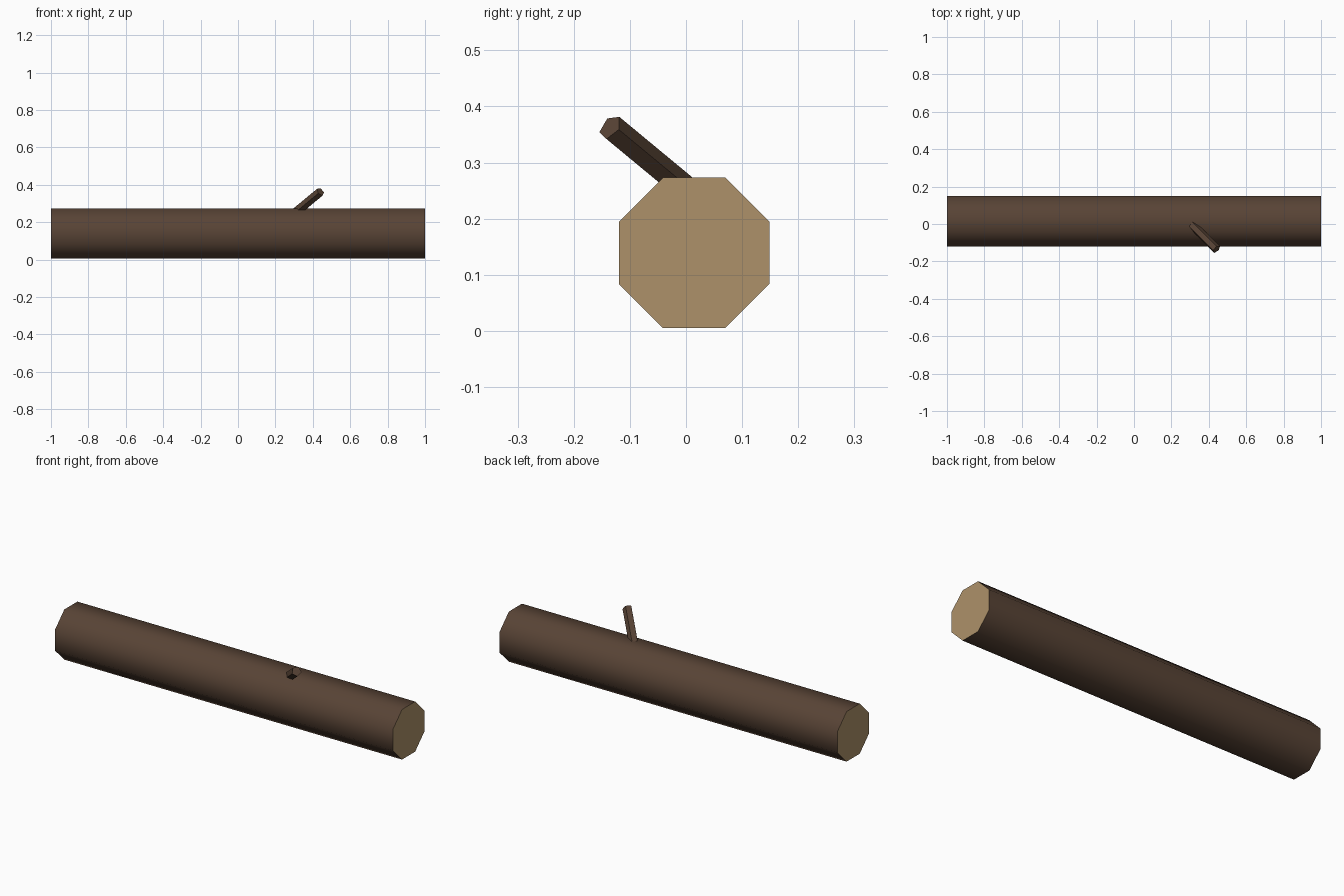
import bpy
import math
from mathutils import Matrix, Vector

cube = bpy.data.objects.get("Cube")
if cube:
    bpy.data.objects.remove(cube, do_unlink=True)


def make_material(name, color):
    mat = bpy.data.materials.new(name)
    mat.use_nodes = True
    mat.diffuse_color = color
    mat.node_tree.nodes["Principled BSDF"].inputs["Base Color"].default_value = color
    return mat


def make_prism(name, sides, radius, start, end, first_corner, mats):
    """Prism from start to end; first_corner points towards one corner."""
    axis = (end - start).normalized()
    corner = (first_corner - axis * first_corner.dot(axis)).normalized()
    side = axis.cross(corner)
    bpy.ops.mesh.primitive_cylinder_add(vertices=sides, radius=radius,
                                        depth=(end - start).length)
    obj = bpy.context.object
    obj.name = name
    # The primitive has its first corner on +y
    turn = Matrix((corner.cross(axis), corner, axis)).transposed()
    obj.data.transform(Matrix.Translation((start + end) / 2) @ turn.to_4x4())
    for mat in mats:
        obj.data.materials.append(mat)
    bpy.ops.object.shade_smooth_by_angle(angle=math.radians(50))
    return obj


bark = make_material("dark bark", (0.098, 0.057, 0.036, 1))
cut_wood = make_material("pale cut wood", (0.42, 0.285, 0.142, 1))

# Trunk: eight-sided, flat side up, pale at the sawn ends
centre = Vector((0, 0.0145, 0.139))
tilt = math.radians(22.5)
trunk = make_prism("trunk", 8, 0.134 / math.cos(tilt),
                   centre - Vector((1, 0, 0)), centre + Vector((1, 0, 0)),
                   Vector((0, math.sin(tilt), math.cos(tilt))), [bark, cut_wood])
for face in trunk.data.polygons:
    face.material_index = 1 if abs(face.normal.x) > 0.9 else 0

# Branch stub: five-sided, rising forwards and to the left out of the trunk
tip = Vector((0.441, -0.135, 0.363))
direction = Vector((0.61, -0.61, 0.505)).normalized()
make_prism("branch_stub", 5, 0.0245, tip - direction * 0.26, tip,
           Vector((0.04, 0.65, 0.75)), [bark])
